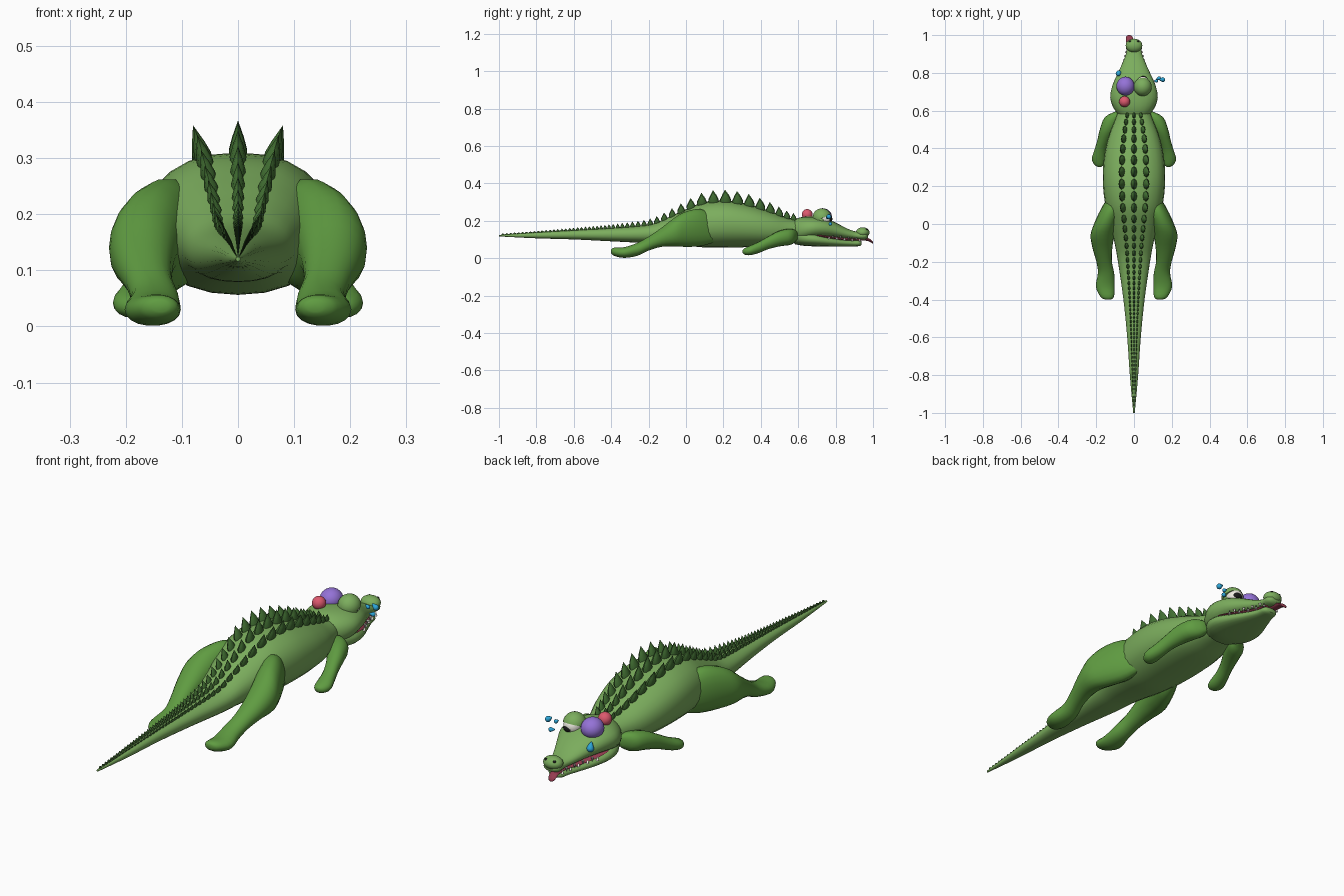
import bpy, bmesh, math
from mathutils import Vector, Matrix

if "Cube" in bpy.data.objects:
    bpy.data.objects.remove(bpy.data.objects["Cube"])


def material(name, r, g, b):
    m = bpy.data.materials.new(name)
    m.diffuse_color = (r, g, b, 1)
    m.use_nodes = True
    m.node_tree.nodes["Principled BSDF"].inputs["Base Color"].default_value = m.diffuse_color
    return m


SKIN = material("skin", .20, .42, .11)
LIMB = material("limb_green", .115, .33, .053)
DARK = material("scale_green", .053, .156, .032)
PURPLE = material("bruise_purple", .30, .17, .68)
RED = material("bump_red", .72, .10, .155)
BLUE = material("tear_blue", .026, .376, .68)
TONGUE = material("tongue_red", .30, .045, .08)
WHITE = material("tooth_white", .85, .83, .75)
BLACK = material("black", .01, .01, .01)


def finish(name, bm, mat, angle=50):
    bmesh.ops.recalc_face_normals(bm, faces=bm.faces)
    me = bpy.data.meshes.new(name)
    bm.to_mesh(me)
    bm.free()
    ob = bpy.data.objects.new(name, me)
    bpy.context.collection.objects.link(ob)
    me.materials.append(mat)
    bpy.ops.object.select_all(action='DESELECT')
    ob.select_set(True)
    bpy.context.view_layer.objects.active = ob
    bpy.ops.object.shade_smooth_by_angle(angle=math.radians(angle))
    return ob


def refine(secs, steps=3):
    # Catmull-Rom interpolation of (x, y, z, rx, rz) sections
    out = []
    for i in range(len(secs) - 1):
        p0, p1, p2, p3 = (secs[min(max(i + k, 0), len(secs) - 1)] for k in (-1, 0, 1, 2))
        for s in range(steps):
            t = s / steps
            out.append([.5 * (2*b + (c-a)*t + (2*a-5*b+4*c-d)*t*t + (3*b-a-3*c+d)*t**3)
                        for a, b, c, d in zip(p0, p1, p2, p3)])
    out.append(list(secs[-1]))
    return out


def loft(name, secs, mat, n=20, e=2.0, side=1, steps=3):
    bm = bmesh.new()
    rings = []
    for x, y, z, rx, rz in refine(secs, steps):
        ring = []
        for k in range(n):
            a = 2 * math.pi * k / n
            c, s = math.cos(a), math.sin(a)
            ring.append(bm.verts.new((side * (x + rx * math.copysign(abs(c) ** (2/e), c)), y,
                                      z + rz * math.copysign(abs(s) ** (2/e), s))))
        rings.append(ring)
    for a, b in zip(rings, rings[1:]):
        for k in range(n):
            bm.faces.new((a[k], a[(k+1) % n], b[(k+1) % n], b[k]))
    bm.faces.new(rings[0])
    bm.faces.new(rings[-1])
    return finish(name, bm, mat)


def ball(name, loc, r, mat, cut=None):
    bm = bmesh.new()
    bmesh.ops.create_uvsphere(bm, u_segments=24, v_segments=14, radius=1)
    if cut:     # keep only the part above a tilted plane
        bmesh.ops.bisect_plane(bm, geom=bm.verts[:] + bm.edges[:] + bm.faces[:],
                               plane_co=(0, 0, -.1), plane_no=cut, clear_inner=True)
        bmesh.ops.holes_fill(bm, edges=[d for d in bm.edges if d.is_boundary])
    bmesh.ops.transform(bm, matrix=Matrix.Translation(loc) @ Matrix.Diagonal((*r, 1)), verts=bm.verts)
    return finish(name, bm, mat)


def tear(name, loc, size, direction):
    bm = bmesh.new()
    bmesh.ops.create_uvsphere(bm, u_segments=12, v_segments=10, radius=1)
    for v in bm.verts:
        if v.co.z > 0:
            f = 1 - v.co.z * .6
            v.co = Vector((v.co.x * f, v.co.y * f, v.co.z * 1.8))
    rot = Vector(direction).to_track_quat('Z', 'Y').to_matrix().to_4x4()
    bmesh.ops.transform(bm, matrix=Matrix.Translation(loc) @ rot @ Matrix.Scale(size, 4), verts=bm.verts)
    finish(name, bm, BLUE)


# Body and tail
BODY = [(0, -1, .12, .004, .004), (0, -.8, .122, .022, .016), (0, -.6, .125, .036, .025),
        (0, -.4, .126, .056, .036), (0, -.2, .130, .085, .05), (0, -.1, .147, .103, .069),
        (0, 0, .165, .128, .097), (0, .1, .179, .152, .122), (0, .22, .183, .165, .126),
        (0, .34, .173, .16, .114), (0, .45, .158, .138, .094), (0, .54, .148, .105, .070),
        (0, .62, .145, .075, .055)]
loft("body_and_tail", BODY, SKIN, 24, 2.25, steps=4)

# Three rows of back scales
dense = refine(BODY, 8)
bm = bmesh.new()
y = .575
while y > -.985:
    a, b = next((p, q) for p, q in zip(dense, dense[1:]) if p[1] <= y <= q[1])
    t = (y - a[1]) / (b[1] - a[1])
    _, _, zc, rx, rz = [p + (q - p) * t for p, q in zip(a, b)]
    step = min(max(.39 * rx, .021), .066)
    h = max(.058 * rx / .165, .007)
    for row in (-1, 0, 1):
        x = row * .38 * rx
        z = zc + rz * (1 - .38 ** 2.25) ** (1 / 2.25) if row else zc + rz
        mat = (Matrix.Translation((x, y, z - .1 * h)) @ Matrix.Rotation(row * .28, 4, 'Y'))
        rings = []
        for f, g in ((.9, -.1), (1, .2), (.62, .6)):
            rings.append([bm.verts.new(mat @ Vector((.1 * rx * f * math.cos(k * math.pi / 4),
                         .45 * step * f * math.sin(k * math.pi / 4), h * g))) for k in range(8)])
        tip = bm.verts.new(mat @ Vector((0, -.05 * step, h * 1.1)))
        for k in range(8):
            m = (k + 1) % 8
            for p, q in zip(rings, rings[1:]):
                bm.faces.new((p[k], p[m], q[m], q[k]))
            bm.faces.new((rings[-1][k], rings[-1][m], tip))
        bm.faces.new(rings[0])
    y -= step
finish("back_scales", bm, DARK)

# Legs
BACK = [(.10, .155, .155, .03, .07), (.12, .08, .163, .055, .1), (.15, 0, .155, .062, .096),
        (.167, -.06, .14, .063, .078), (.167, -.13, .112, .052, .052), (.158, -.2, .078, .041, .038),
        (.148, -.26, .047, .043, .035), (.152, -.33, .03, .05, .029), (.142, -.385, .034, .036, .022),
        (.138, -.40, .036, .015, .01)]
FRONT = [(.085, .595, .12, .015, .02), (.11, .565, .115, .045, .042), (.138, .5, .105, .043, .042),
         (.162, .44, .082, .033, .034), (.178, .39, .058, .032, .03), (.187, .345, .042, .036, .026),
         (.185, .315, .036, .026, .018), (.183, .303, .036, .01, .008)]
for side, label in ((1, "right"), (-1, "left")):
    loft("back_leg_" + label, BACK, LIMB, 18, 2.1, side)
    loft("front_leg_" + label, FRONT, LIMB, 16, 2.1, side)

# Head: upper skull with snout, lower jaw, dark mouth line
UPPER = [(0, .565, .15, .07, .05), (0, .61, .152, .106, .066), (0, .67, .16, .126, .062),
         (0, .74, .16, .112, .054), (0, .80, .148, .085, .042), (0, .86, .131, .058, .028),
         (0, .91, .121, .040, .021), (0, .955, .119, .040, .02), (0, .972, .12, .022, .012)]
LOWER = [(0, .58, .12, .075, .045), (0, .63, .108, .107, .042), (0, .69, .1, .117, .037),
         (0, .76, .09, .098, .028), (0, .83, .083, .068, .021), (0, .89, .08, .044, .017),
         (0, .925, .08, .037, .016), (0, .938, .08, .022, .01)]
loft("upper_head", UPPER, SKIN, 24, 2.2)
loft("lower_jaw", LOWER, SKIN, 24, 2.4)
loft("mouth_inside", [(0, .7, .122, .106, .012), (0, .76, .112, .094, .01), (0, .83, .102, .064, .01),
                      (0, .89, .099, .04, .008), (0, .93, .098, .034, .006)], TONGUE, 16)
ball("snout_tip", (0, .945, .137), (.044, .036, .028), SKIN)

# Teeth along both sides of the mouth
bm = bmesh.new()
for side in (-1, 1):
    for i in range(9):
        t = i / 8
        p = Vector((side * (.094 + t * (.036 - .094)) * (1 - .1 * math.sin(t * math.pi)),
                    .765 + .165 * t, .112 - .013 * t))
        flip = Matrix.Rotation(math.pi * (i % 2), 4, 'X')
        bmesh.ops.create_cone(bm, cap_ends=True, segments=8, radius1=.006, radius2=0, depth=.02,
                              matrix=Matrix.Translation(p) @ flip)
finish("teeth", bm, WHITE)

# Tongue hanging out to one side
loft("tongue", [(-.01, .88, .098, .02, .006), (-.018, .94, .1, .02, .007), (-.022, .97, .1, .02, .008),
                (-.025, .988, .092, .018, .008), (-.025, .997, .084, .012, .007),
                (-.025, 1, .081, .005, .003)], TONGUE, 14)

# Eyes: bruised swelling on the left, drooping lid on the right
ball("swollen_eye", (-.045, .73, .222), (.048, .05, .045), PURPLE)
ball("eyeball", (.046, .737, .214), (.039, .043, .038), WHITE)
ball("pupil", (.05, .763, .209), (.024, .02, .017), BLACK)
ball("eye_lid", (.046, .727, .218), (.048, .05, .048), SKIN, cut=(0, -.45, 1))
ball("eye_socket", (.046, .715, .2), (.044, .04, .03), SKIN)
ball("head_bump", (-.05, .648, .233), (.029, .029, .029), RED)
for side in (-1, 1):
    ball("nostril", (side * .021, .966, .152), (.007, .006, .006), BLACK)

# Tears
tear("tear_left", (-.081, .797, .165), .016, (0, -.35, 1))
tear("tear_right_large", (.152, .764, .222), .013, (-1, 0, .7))
tear("tear_right_small", (.118, .757, .218), .009, (-1, 0, .6))
tear("tear_right_low", (.133, .772, .183), .010, (-1, -.4, .1))
